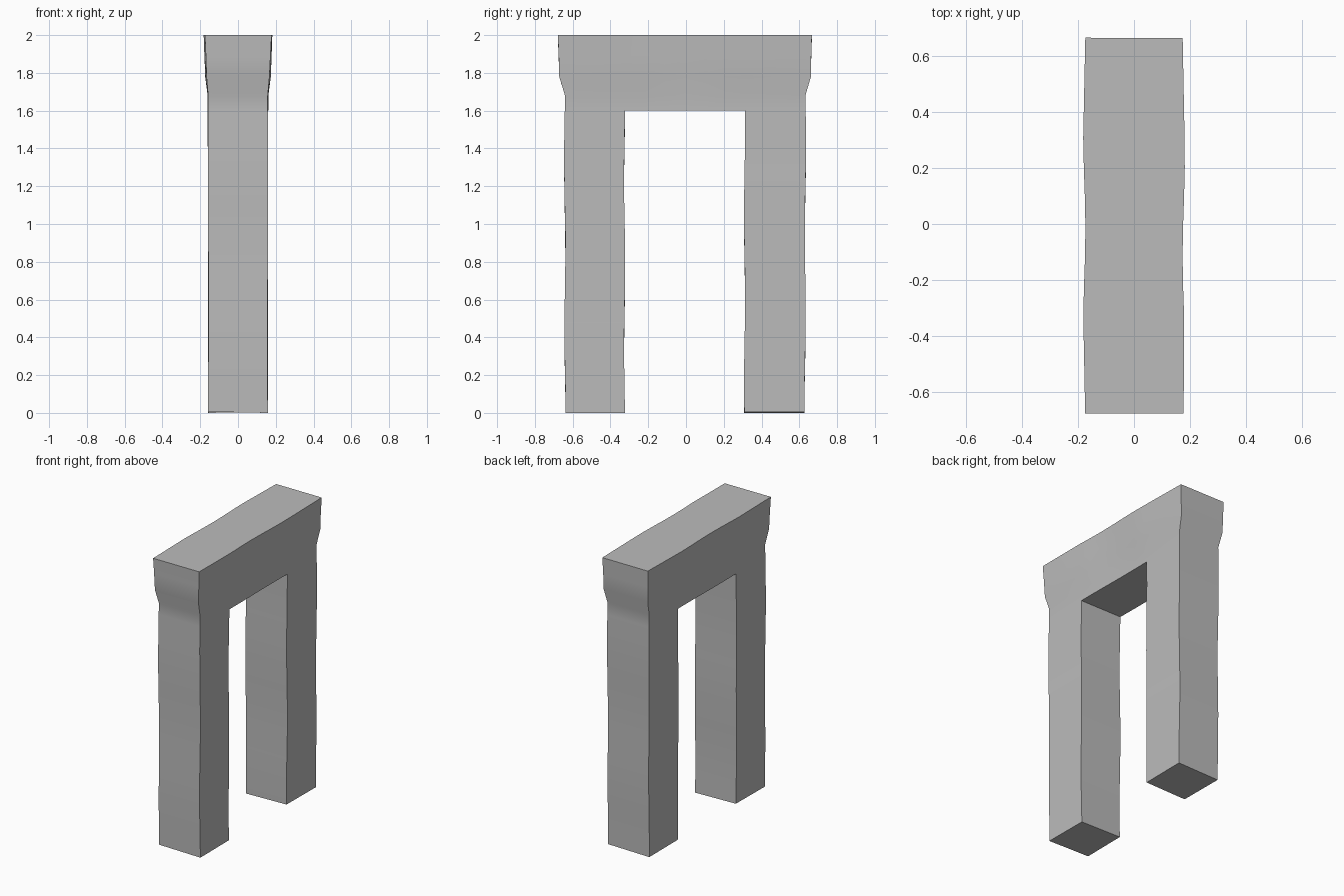
import bpy, bmesh, math

cube = bpy.data.objects.get("Cube")
if cube:
    bpy.data.objects.remove(cube, do_unlink=True)

# Single stone colour
stone = bpy.data.materials.new("grey_stone")
stone.use_nodes = True
stone.diffuse_color = (0.5, 0.5, 0.5, 1)
stone.node_tree.nodes["Principled BSDF"].inputs["Base Color"].default_value = (0.5, 0.5, 0.5, 1)


def spread(a, b, n):
    return [a + (b - a) * i / n for i in range(n + 1)]


def ramp(z, steps):
    """Linear interpolation through (height, value) steps."""
    for (z0, v0), (z1, v1) in zip(steps, steps[1:]):
        if z <= z1:
            return v0 + (v1 - v0) * max(0, z - z0) / (z1 - z0)
    return steps[-1][1]


# Layout of the legs and the lintel above the opening
OUT_FRONT, IN_FRONT, IN_BACK, OUT_BACK = -0.64, -0.325, 0.31, 0.63
LINTEL = 1.6
columns = [OUT_FRONT] + spread(IN_FRONT, IN_BACK, 6) + [OUT_BACK]
rows = spread(0.0, LINTEL, 10) + [1.68, 1.78, 1.89, 2.0]
HALF_WIDTH = [(0, 0.157), (1.68, 0.159), (1.78, 0.17), (2.0, 0.178)]
END_FLARE = [(0, 0), (1.68, 0.003), (1.78, 0.034), (2.0, 0.038)]

# Arch profile as a grid of panels, leaving the doorway open
bm = bmesh.new()
grid = {}


def corner(i, j):
    if (i, j) not in grid:
        grid[i, j] = bm.verts.new((-1, columns[i], rows[j]))
    return grid[i, j]


for i in range(len(columns) - 1):
    for j in range(len(rows) - 1):
        in_leg = i in (0, len(columns) - 2)
        if in_leg or rows[j] >= LINTEL - 0.001:
            bm.faces.new([corner(i, j), corner(i + 1, j), corner(i + 1, j + 1), corner(i, j + 1)])

# Give the profile thickness
result = bmesh.ops.extrude_face_region(bm, geom=bm.faces[:], use_keep_orig=True)
for v in result["geom"]:
    if isinstance(v, bmesh.types.BMVert):
        v.co.x = 1

# Flare the top and roughen the edges slightly
for v in bm.verts:
    side, y, z = v.co.x, v.co.y, v.co.z
    wobble = 0.004 * math.sin(9 * y + 2 * side + 5 * z)
    v.co.x = side * ramp(z, HALF_WIDTH) + wobble * (1 if z > 1.7 else 0.4)
    if y == min(columns) or abs(y - OUT_FRONT) < 0.001:
        v.co.y -= ramp(z, END_FLARE)
    elif abs(y - OUT_BACK) < 0.001:
        v.co.y += ramp(z, END_FLARE)
    v.co.y += 0.003 * math.sin(7 * z + 3 * side + 2 * y)
    if z < 0.001 and side * y > 0:
        v.co.z = 0.006

bmesh.ops.recalc_face_normals(bm, faces=bm.faces[:])
mesh = bpy.data.meshes.new("stone_arch")
bm.to_mesh(mesh)
bm.free()
mesh.materials.append(stone)

arch = bpy.data.objects.new("stone_arch", mesh)
bpy.context.collection.objects.link(arch)
bpy.ops.object.select_all(action="DESELECT")
arch.select_set(True)
bpy.context.view_layer.objects.active = arch
bpy.ops.object.shade_smooth_by_angle(angle=math.radians(40))
